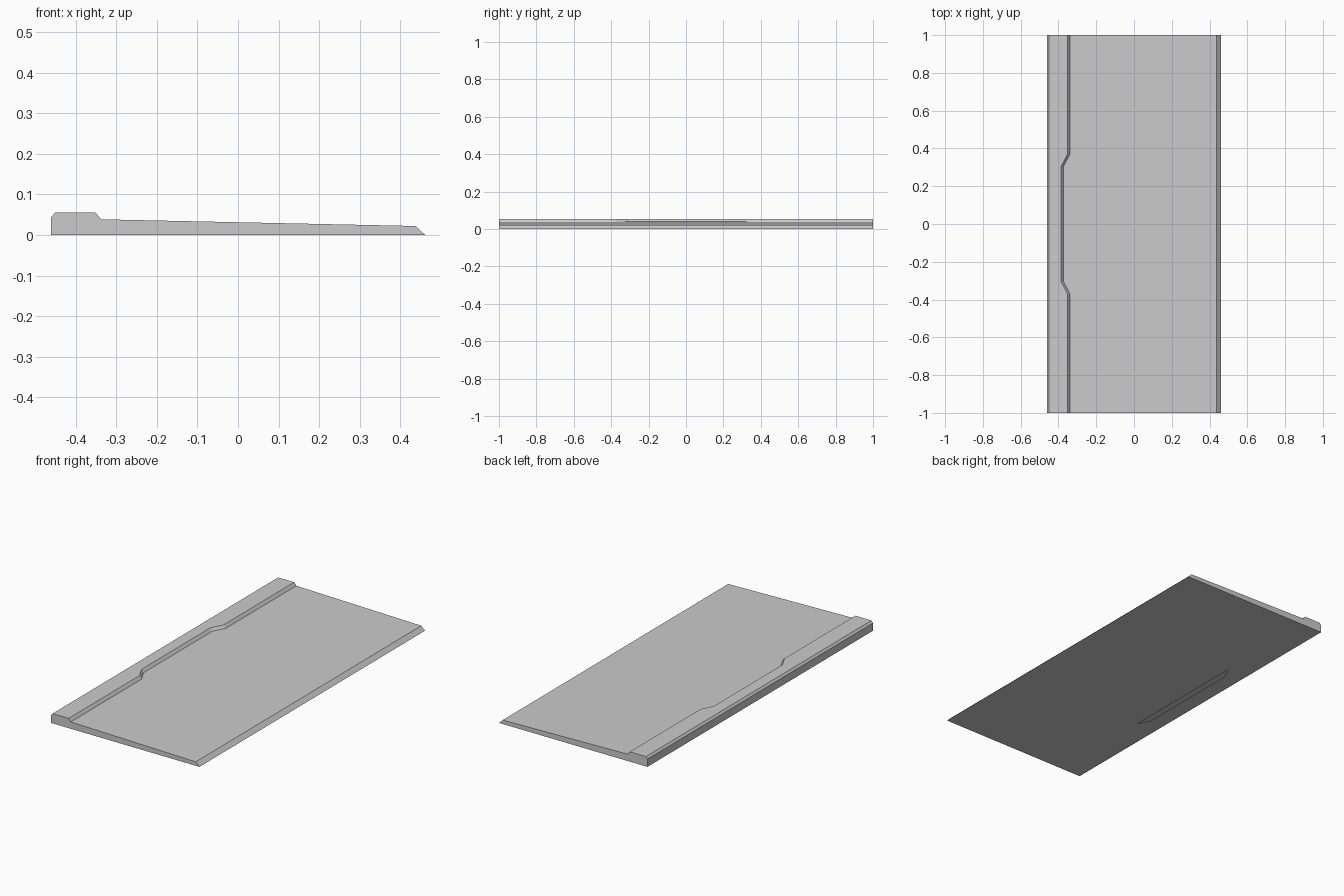
import bpy
import bmesh
import math

if "Cube" in bpy.data.objects:
    bpy.data.objects.remove(bpy.data.objects["Cube"])

PANEL_X = -0.338      # where the sloping panel meets the lip
EDGE_X = 0.438        # top of the bevelled thin edge
EDGE_Z = 0.022
SLOPE = (0.0385 - EDGE_Z) / (EDGE_X - PANEL_X)


def profile(shift):
    """Cross-section (x, z); shift moves the inner side of the lip back."""
    foot = PANEL_X - shift
    foot_z = EDGE_Z + SLOPE * (EDGE_X - foot)
    return [
        (-0.461, 0.0), (-0.461, 0.043), (-0.451, 0.055),   # outer wall, bevel
        (-0.351 - shift, 0.055),                           # lip top
        (-0.341 - shift, 0.043), (foot, foot_z),           # lip slope, foot
        (PANEL_X, 0.0385), (EDGE_X, EDGE_Z), (0.461, 0.0),  # panel, thin edge
        (PANEL_X, 0.0), (foot, 0.0),                       # underside
    ]


# Stations along the length; the middle ones form the recess in the lip
RECESS = 0.035
half = [(0.305, RECESS), (0.372, 0.0), (1.0, 0.0)]
stations = [(-y, s) for y, s in reversed(half)] + half

bm = bmesh.new()
rings = [[bm.verts.new((x, y, z)) for x, z in profile(s)] for y, s in stations]
count = len(rings[0])
slot = 9              # underside strip left open below the recess

# Skin between stations
for i, (a, b) in enumerate(zip(rings, rings[1:])):
    for k in range(count):
        n = (k + 1) % count
        if k == slot:
            continue
        bm.faces.new((a[k], a[n], b[n], b[k]))

# End caps
bm.faces.new(list(reversed(rings[0])))
bm.faces.new(rings[-1])

# Clean up collapsed strips and coplanar seams
bmesh.ops.remove_doubles(bm, verts=bm.verts[:], dist=0.0001)
bmesh.ops.dissolve_limit(bm, angle_limit=math.radians(0.3),
                         verts=bm.verts[:], edges=bm.edges[:])

mesh = bpy.data.meshes.new("sloped_panel_with_lip")
bm.to_mesh(mesh)
bm.free()
panel = bpy.data.objects.new("sloped_panel_with_lip", mesh)
bpy.context.collection.objects.link(panel)
